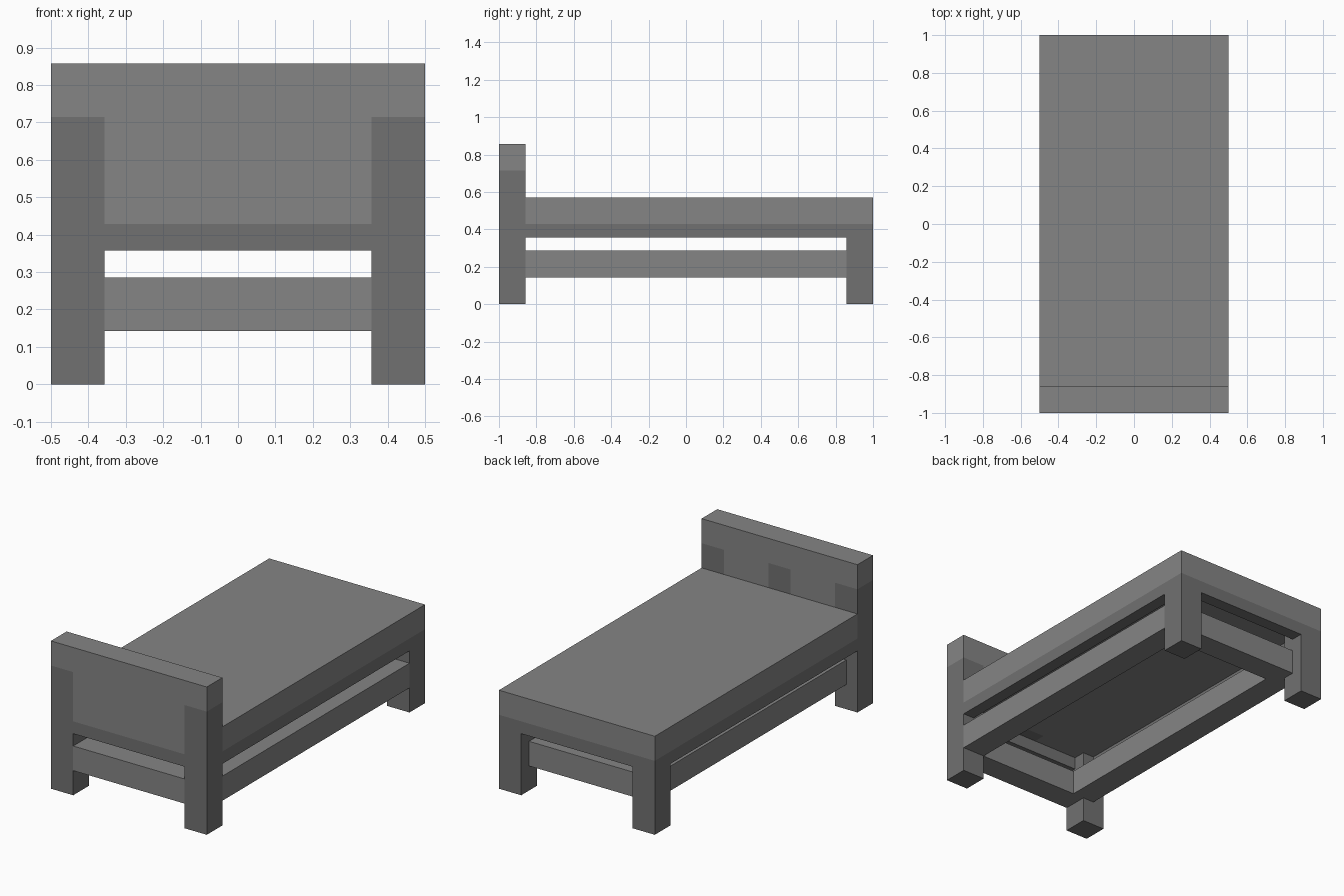
import bpy

if "Cube" in bpy.data.objects:
    bpy.data.objects.remove(bpy.data.objects["Cube"])

U = 1 / 7  # beam thickness; every part snaps to half of this

dark = bpy.data.materials.new("dark_wood")
dark.diffuse_color = (0.165, 0.165, 0.165, 1)
dark.use_nodes = True
dark.node_tree.nodes["Principled BSDF"].inputs["Base Color"].default_value = dark.diffuse_color
light = bpy.data.materials.new("light_wood")
light.diffuse_color = (0.235, 0.235, 0.235, 1)
light.use_nodes = True
light.node_tree.nodes["Principled BSDF"].inputs["Base Color"].default_value = light.diffuse_color


def box(name, x, y, z, mat):
    """Axis-aligned box from (min, max) ranges given in beam units."""
    bpy.ops.mesh.primitive_cube_add(
        size=1, location=[U * (a + b) / 2 for a, b in (x, y, z)])
    ob = bpy.context.object
    ob.name = name
    ob.scale = [U * (b - a) for a, b in (x, y, z)]
    bpy.ops.object.transform_apply(location=False, rotation=False, scale=True)
    ob.data.materials.append(mat)
    return ob


# Mirrored parts: legs (head pair runs up to the headboard cap) and base frame sides
for side, x, frame_x in (("left", (-3.5, -2.5), (-3.5, -3)),
                         ("right", (2.5, 3.5), (3, 3.5))):
    box(f"head_leg_{side}", x, (-7, -6), (0, 5), dark)
    box(f"foot_leg_{side}", x, (6, 7), (0, 3), dark)
    box(f"base_frame_{side}", frame_x, (-6, 6), (2.5, 3), dark)

# Base frame ends and the mattress lying on the open frame
box("base_frame_head", (-2.5, 2.5), (-7, -6.5), (2.5, 3), dark)
box("base_frame_foot", (-2.5, 2.5), (6.5, 7), (2.5, 3), dark)
box("mattress", (-3.5, 3.5), (-6, 7), (3, 4), light)

# Headboard: cap, front panel, and a middle post between two inner panels
box("headboard_cap", (-3.5, 3.5), (-7, -6), (5, 6), light)
box("headboard_front_panel", (-2.5, 2.5), (-7, -6.5), (3, 5), light)
box("headboard_inner_panel_left", (-2.5, -0.5), (-6.5, -6), (3, 5), light)
box("headboard_inner_panel_right", (0.5, 2.5), (-6.5, -6), (3, 5), light)
box("headboard_middle_post", (-0.5, 0.5), (-6.5, -6), (3, 5), dark)

# Lower rails: head and right are flush with the legs, foot and left are inset
box("head_rail", (-2.5, 2.5), (-7, -6), (1, 2), light)
box("foot_rail", (-2.5, 2.5), (5.5, 6.5), (1, 2), light)
box("right_rail", (2.5, 3.5), (-6, 6), (1, 2), light)
box("left_rail", (-3, -2), (-6, 6), (1, 2), light)
